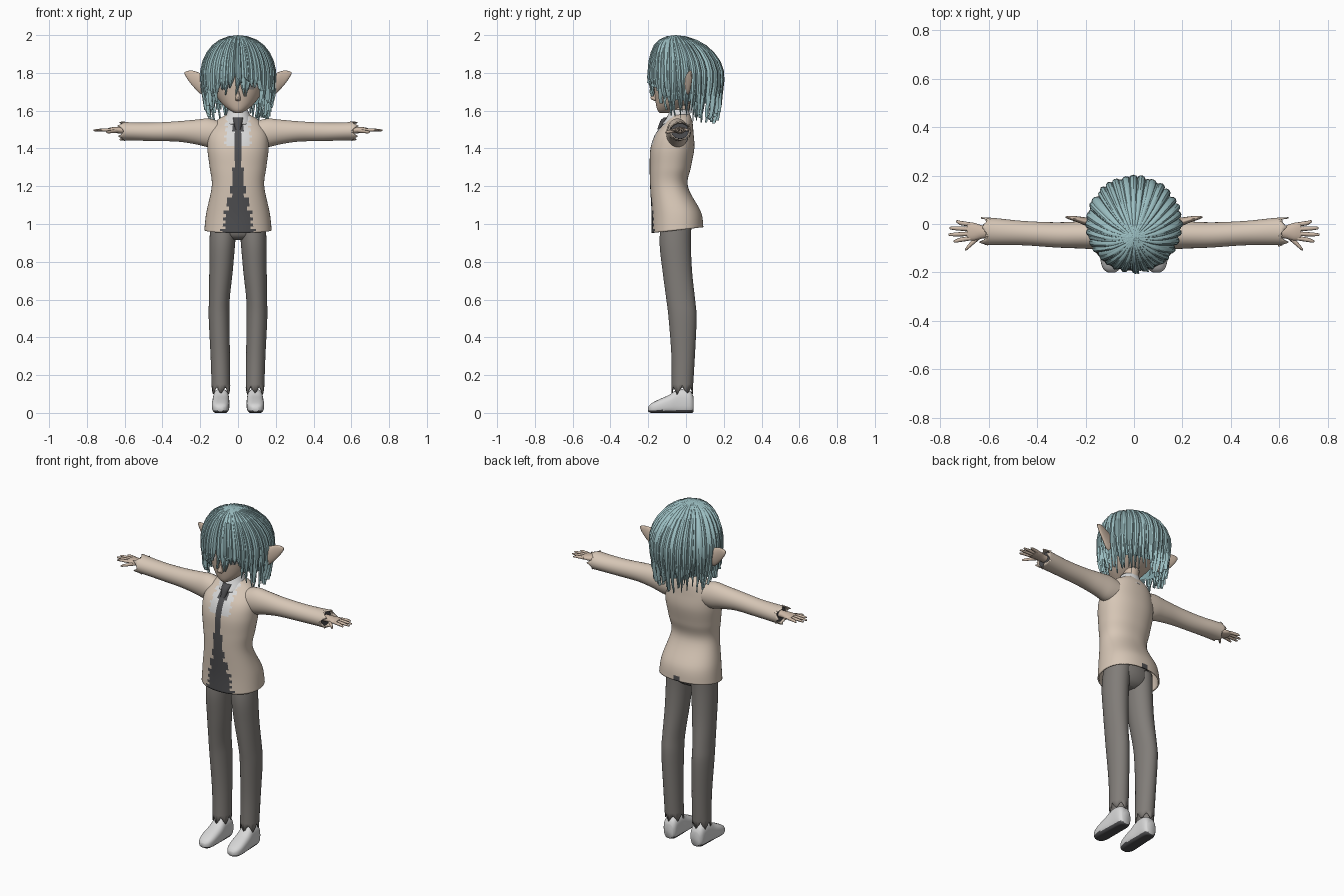
import bpy, bmesh, math, random
from mathutils import Vector

random.seed(4)
cube = bpy.data.objects.get("Cube")
if cube:
    bpy.data.objects.remove(cube)


def material(name, r, g, b):
    m = bpy.data.materials.new(name)
    m.use_nodes = True
    m.diffuse_color = (r, g, b, 1)
    bsdf = m.node_tree.nodes["Principled BSDF"]
    bsdf.inputs["Base Color"].default_value = (r, g, b, 1)
    bsdf.inputs["Roughness"].default_value = 0.8
    return m


HAIR = material("teal hair", 0.33, 0.52, 0.54)
SHADE = material("deep teal hair", 0.2, 0.34, 0.36)
SKIN = material("skin", 0.62, 0.49, 0.39)
JACKET = material("beige jacket", 0.68, 0.57, 0.47)
TROUSERS = material("grey trousers", 0.22, 0.205, 0.19)
DARK = material("charcoal", 0.075, 0.075, 0.08)
WHITE = material("white cloth", 0.68, 0.68, 0.68)
EYE = material("grey eye", 0.3, 0.28, 0.26)


def finish(name, bm, mats, rule=None, thick=0, angle=50):
    """Turn a bmesh into a shaded object coloured by a rule on face centres."""
    bmesh.ops.recalc_face_normals(bm, faces=bm.faces)
    if rule:
        for f in bm.faces:
            f.material_index = rule(f.calc_center_median())
    me = bpy.data.meshes.new(name)
    bm.to_mesh(me)
    bm.free()
    for m in mats:
        me.materials.append(m)
    me.shade_smooth()
    me.set_sharp_from_angle(angle=math.radians(angle))
    ob = bpy.data.objects.new(name, me)
    bpy.context.collection.objects.link(ob)
    if thick:
        mod = ob.modifiers.new("cloth", "SOLIDIFY")
        mod.thickness = thick
    return ob


def spline(rows, steps):
    """Smooth curve through section rows."""
    out = []
    for i in range(len(rows) - 1):
        p0, p1 = rows[max(i - 1, 0)], rows[i]
        p2, p3 = rows[i + 1], rows[min(i + 2, len(rows) - 1)]
        for k in range(steps):
            t = k / steps
            out.append([b + 0.5 * t * (c - a + t * (2 * a - 5 * b + 4 * c - d + t * (3 * (b - c) + d - a)))
                        for a, b, c, d in zip(p0, p1, p2, p3)])
    return out + [list(rows[-1])]


def tube(name, rows, axis, mats, n=24, steps=4, caps=True, ragged=0,
         power=1.0, side=1, rule=None, thick=0, tweak=None):
    """Loft of ellipses; each row is position, centre u, centre v, radius u, radius v."""
    bm = bmesh.new()
    rings = []
    sections = spline(rows, steps)
    for k, (t, u, v, a, b) in enumerate(sections):
        ring = []
        for i in range(n):
            c, s = math.cos(math.tau * i / n), math.sin(math.tau * i / n)
            pu = u + a * math.copysign(abs(c) ** power, c)
            pv = v + b * math.copysign(abs(s) ** power, s)
            pt = t
            if ragged and k == len(sections) - 1:
                pt += ragged * (abs(i % 6 - 3) / 3 - 0.5) * random.uniform(0.6, 1.3)
            co = {"x": (pt, pu, pv), "y": (pu, pt, pv), "z": (pu, pv, pt)}[axis]
            co = Vector(co)
            if tweak:
                co = tweak(co)
            co.x *= side
            ring.append(bm.verts.new(co))
        rings.append(ring)
    for r, q in zip(rings, rings[1:]):
        for i in range(n):
            j = (i + 1) % n
            bm.faces.new((r[i], r[j], q[j], q[i]))
    if caps:
        bm.faces.new(rings[0])
        bm.faces.new(rings[-1])
    return finish(name, bm, mats, rule, thick)


# Jacket, with tie, shirt and vent as painted regions
def jacket_rule(c):
    x = abs(c.x)
    if c.y < -0.06:
        jag = 0.012 * math.sin(c.z * 190)
        strip = 0.024 if c.z > 1.2 else 0.035 + 0.2 * (1.2 - c.z) + jag
        if x < strip:
            return 1
        if c.z > 1.41 and x < 0.062 + jag * 0.6:
            return 2
    elif c.y > 0 and c.z < 1.03 and x < 0.5 * (1.035 - c.z):
        return 1
    return 0


def hem_slope(co):
    co.z += 0.11 * (co.y + 0.045) * max(0, min(1, (1.15 - co.z) / 0.18))
    return co


tube("jacket", [(1.58, 0, -.03, .06, .048), (1.545, 0, -.035, .115, .068),
                (1.48, 0, -.06, .155, .1), (1.4, 0, -.072, .162, .116),
                (1.3, 0, -.083, .15, .109), (1.2, 0, -.09, .139, .1),
                (1.06, 0, -.052, .168, .13), (.968, 0, -.045, .178, .137)],
     "z", [JACKET, DARK, WHITE], n=72, steps=7, caps=False, power=0.9,
     rule=jacket_rule, thick=0.008, tweak=hem_slope)

# Collar, tie knot and neck
tube("shirt_collar", [(1.605, 0, -.035, .052, .048), (1.575, 0, -.037, .064, .06),
                      (1.53, 0, -.045, .084, .082)], "z", [WHITE], caps=False,
     ragged=0.02, thick=0.006)
tube("tie_knot", [(1.565, 0, -.1, .026, .016), (1.545, 0, -.118, .024, .018),
                  (1.5, 0, -.14, .014, .012)], "z", [DARK], n=12)
tube("neck", [(1.5, 0, -.03, .05, .045), (1.57, 0, -.03, .042, .042),
              (1.68, 0, -.02, .048, .048)], "z", [SKIN])


# Head with eyes and lashes
def face_rule(c):
    if c.y > -0.05:
        return 0
    dx, dz = (abs(c.x) - 0.07) / 0.037, (c.z - 1.74) / 0.027
    if dx * dx + dz * dz > 1:
        return 0
    if dz > 0.6:
        return 1
    return 2 if abs(dx) < 0.55 else 3


tube("head", [(1.588, 0, -.115, .018, .024), (1.605, 0, -.1, .048, .052),
              (1.64, 0, -.07, .088, .09), (1.7, 0, -.03, .13, .137),
              (1.76, 0, -.008, .155, .162), (1.85, 0, 0, .155, .158),
              (1.92, 0, 0, .11, .11), (1.95, 0, 0, .04, .04)],
     "z", [SKIN, DARK, EYE, WHITE], n=96, steps=10, rule=face_rule)
tube("nose", [(1.65, 0, -.145, .012, .018), (1.665, 0, -.158, .015, .03),
              (1.69, 0, -.158, .009, .018), (1.72, 0, -.155, .005, .008)],
     "z", [SKIN], n=12)

# Paired parts: ears, sleeves, hands, legs and shoes
for label, side in (("left", 1), ("right", -1)):
    tube(label + "_ear", [(.13, .0, 1.735, .02, .045), (.19, .008, 1.74, .018, .055),
                          (.235, .02, 1.768, .012, .043), (.265, .026, 1.787, .008, .024),
                          (.282, .028, 1.798, .003, .006)], "x", [SKIN], side=side)
    tube(label + "_sleeve", [(.07, -.045, 1.475, .06, .06), (.15, -.045, 1.482, .06, .076),
                             (.22, -.045, 1.487, .056, .066), (.32, -.045, 1.49, .052, .054),
                             (.45, -.038, 1.488, .05, .049), (.56, -.032, 1.49, .055, .048),
                             (.615, -.03, 1.492, .058, .05)],
         "x", [JACKET], n=30, caps=False, ragged=.035, side=side, thick=.006)
    tube(label + "_cuff_lining", [(.55, -.032, 1.49, .046, .04), (.6, -.032, 1.492, .047, .041)],
         "x", [DARK], n=30, side=side)
    tube(label + "_palm", [(.56, -.033, 1.495, .024, .02), (.62, -.033, 1.497, .026, .018),
                           (.66, -.032, 1.498, .037, .015), (.688, -.03, 1.498, .036, .01)],
         "x", [SKIN], n=16, side=side)
    for k, tip in enumerate((.745, .765, .762, .735)):
        y = -.059 + .019 * k
        end = y + .008 * (k - 1.5)
        tube(f"{label}_finger_{k + 1}", [(.675, y, 1.498, .009, .009),
                                         (.715, (y + end) / 2, 1.498, .009, .008),
                                         (tip - .006, end, 1.496, .006, .005),
                                         (tip, end, 1.496, .002, .002)],
             "x", [SKIN], n=8, steps=2, side=side)
    tube(label + "_thumb", [(.635, -.048, 1.494, .014, .011), (.665, -.075, 1.49, .012, .009),
                            (.69, -.1, 1.487, .008, .007), (.698, -.108, 1.486, .002, .002)],
         "x", [SKIN], n=8, steps=3, side=side)
    tube(label + "_trouser_leg", [(1.02, .075, -.05, .07, .08), (.9, .083, -.057, .068, .083),
                                  (.75, .09, -.046, .062, .078), (.6, .099, -.028, .055, .076),
                                  (.5, .1, -.018, .055, .074), (.3, .094, -.015, .051, .062),
                                  (.12, .09, -.02, .049, .056)],
         "z", [TROUSERS], n=36, caps=False, ragged=.04, side=side, thick=.006)

    def ground(co):
        co.z = max(co.z, 0)
        return co

    tube(label + "_shoe", [(.04, .088, .045, .028, .04), (.02, .089, .055, .041, .062),
                           (-.04, .09, .058, .043, .068), (-.09, .091, .045, .046, .05),
                           (-.15, .093, .032, .045, .036), (-.185, .093, .024, .034, .025),
                           (-.2, .093, .02, .015, .012)],
         "y", [WHITE, DARK], n=32, power=.75, side=side, tweak=ground,
         rule=lambda c: 1 if c.z < .014 else 0)

tube("trouser_hips", [(1.12, 0, -.065, .12, .08), (1.0, 0, -.052, .145, .085),
                      (.94, 0, -.055, .125, .07), (.915, 0, -.055, .05, .04)],
     "z", [TROUSERS], n=36)


# Hair: a scalp shell covered by tapering ridged locks
def scalp(th, z, lift=0):
    up = max(0, min(1, (z - 1.78) / .22))
    r = .186 * math.sqrt(1 - up * up) - .35 * max(0, 1.78 - z) ** 1.5
    r += lift * min(1, r / .1)
    return Vector((r * math.sin(th), -.055 * up * up - r * math.cos(th), z))


def height(s, end):
    if s < .55:
        return 1.78 + .22 * math.cos(s / .55 * math.pi / 2)
    return 1.78 + (end - 1.78) * (s - .55) / .45


def hair_end(th):
    a = abs((th + math.pi) % math.tau - math.pi)
    if a < .75:
        return 1.735 - .03 * a
    if a < 1.15:
        return 1.62
    return 1.61 - .04 * (a - 1.15) / 2


bm = bmesh.new()
grid = [[bm.verts.new(scalp(math.tau * i / 48, height(j / 14, hair_end(math.tau * i / 48) + .05), -.008))
         for i in range(48)] for j in range(1, 15)]
for p, q in zip(grid, grid[1:]):
    for i in range(48):
        bm.faces.new((p[i], p[i - 1], q[i - 1], q[i]))
bm.faces.new(grid[0])
finish("hair_shell", bm, [SHADE])


def lock(bm, th, width, end, ridge):
    rows, bend = [], random.uniform(-.1, .1)
    for j in range(13):
        s = j / 12
        z = height(s, end)
        half = width * (1 if s < .6 else max(.03, (1 - s) / .4) ** .8)
        t = th + bend * s ** 3
        flare = random.uniform(0, .012) * s ** 3
        rows.append([bm.verts.new(scalp(t + d * half, z, l + flare)) for d, l in
                     ((-1, -.003), (-.5, ridge * .75), (0, ridge), (.5, ridge * .75), (1, -.003), (0, -.008))])
    for p, q in zip(rows, rows[1:]):
        for i in range(6):
            bm.faces.new((p[i - 1], p[i], q[i], q[i - 1]))
    bm.faces.new(rows[-1])


for name, count, ridge, drop in (("outer_hair_locks", 32, .014, 0), ("inner_hair_locks", 38, .006, .025)):
    bm = bmesh.new()
    for k in range(count):
        th = math.tau * (k + random.uniform(-.2, .2)) / count
        end = hair_end(th) - drop + random.uniform(-.03, .03)
        lock(bm, th, math.pi / count * random.uniform(1.0, 1.3), end, ridge + random.uniform(0, .004))
    finish(name, bm, [HAIR], angle=35)
